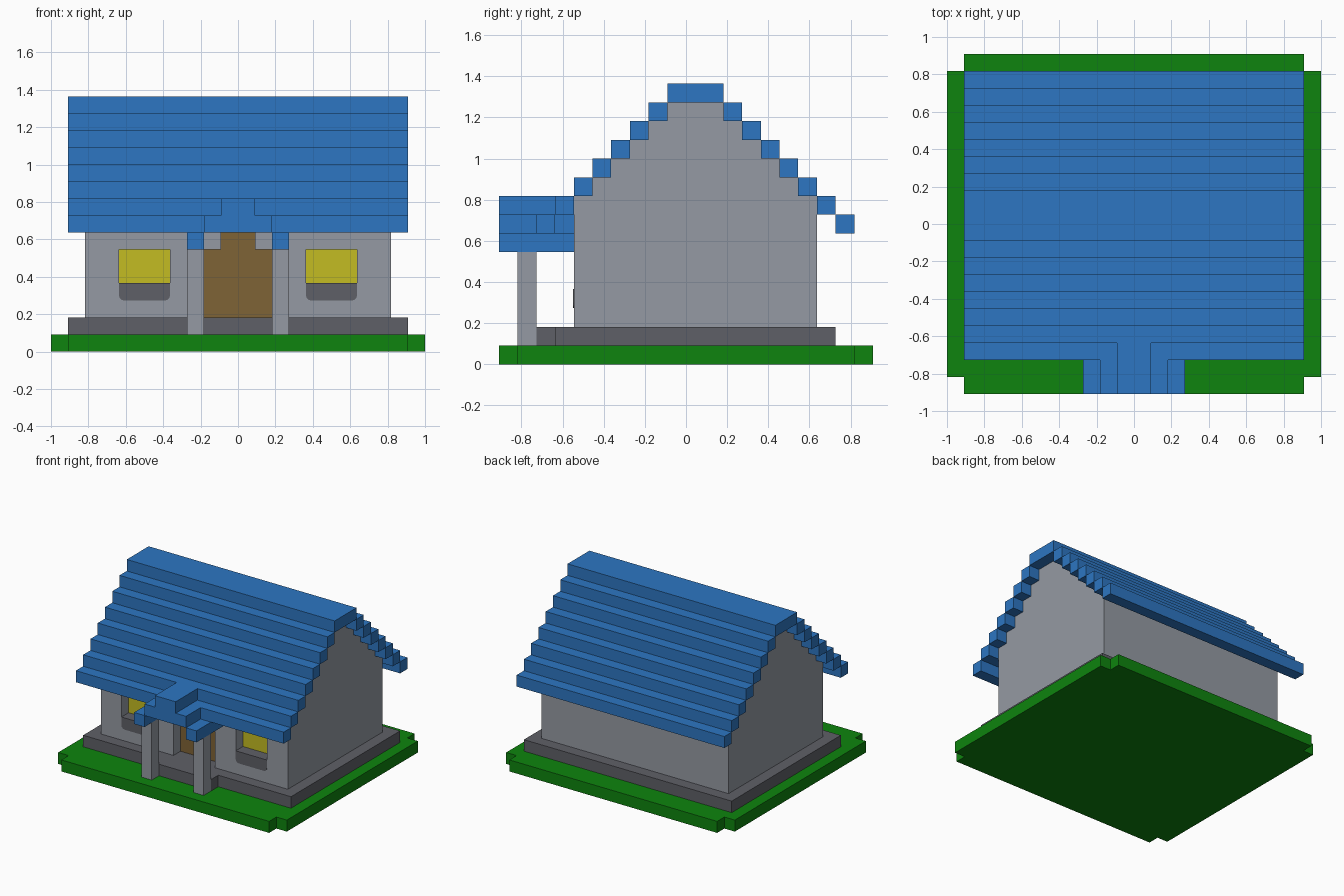
import bpy, bmesh, math

U = 1 / 11  # one block

cube = bpy.data.objects.get("Cube")
if cube:
    bpy.data.objects.remove(cube, do_unlink=True)


def material(name, rgb):
    lin = [((c / 255 + 0.055) / 1.055) ** 2.4 for c in rgb]
    m = bpy.data.materials.new(name)
    m.use_nodes = True
    m.diffuse_color = (*lin, 1)
    m.node_tree.nodes["Principled BSDF"].inputs["Base Color"].default_value = (*lin, 1)
    return m


BLUE = material("roof blue", (45, 118, 194))
GREY = material("wall grey", (149, 154, 163))
DARK = material("stone dark grey", (95, 96, 103))
GREEN = material("grass green", (14, 132, 14))
BROWN = material("door brown", (127, 99, 54))
YELLOW = material("window yellow", (195, 188, 34))


def prism(bm, points, axis, lo, hi):
    """Extrude a 2D profile along x ((y, z) points), y ((x, z)) or z ((x, y))."""
    place = {"x": lambda a, b, c: (c, a, b),
             "y": lambda a, b, c: (a, c, b),
             "z": lambda a, b, c: (a, b, c)}[axis]
    base = bm.faces.new([bm.verts.new(place(a, b, lo)) for a, b in points])
    top = bmesh.ops.extrude_face_region(bm, geom=[base])["geom"]
    offset = place(0, 0, hi - lo)
    bmesh.ops.translate(bm, vec=offset, verts=[v for v in top if isinstance(v, bmesh.types.BMVert)])


def box(bm, x0, x1, y0, y1, z0, z1):
    prism(bm, [(x0, y0), (x1, y0), (x1, y1), (x0, y1)], "z", z0, z1)


def make(name, mat, build):
    """Build a mesh in block units and scale it to size."""
    bm = bmesh.new()
    build(bm)
    bmesh.ops.recalc_face_normals(bm, faces=bm.faces)
    bmesh.ops.scale(bm, vec=(U, U, U), verts=bm.verts)
    mesh = bpy.data.meshes.new(name)
    bm.to_mesh(mesh)
    bm.free()
    mesh.materials.append(mat)
    ob = bpy.data.objects.new(name, mesh)
    bpy.context.collection.objects.link(ob)
    return ob


def boxes(name, mat, *dims):
    return make(name, mat, lambda bm: [box(bm, *d) for d in dims])


# Lawn with notched corners
corner = [(11, 9), (10, 9), (10, 10)]
lawn = []
for sx, sy in ((1, 1), (-1, 1), (-1, -1), (1, -1)):
    pts = [(sx * x, sy * y) for x, y in corner]
    lawn += pts if sx * sy > 0 else pts[::-1]
make("lawn", GREEN, lambda bm: prism(bm, lawn, "z", 0, 1))

# Foundation with a porch step
slab = [(-10, 8), (-10, -7), (-3, -7), (-3, -8), (3, -8), (3, -7), (10, -7), (10, 8)]
make("foundation", DARK, lambda bm: prism(bm, slab, "z", 1, 2))

# House walls with stepped gables
gable = [(-6, 2)]
for i in range(5):
    gable += [(-6 + i, 9 + i), (-5 + i, 9 + i)]
gable += [(-1, 14), (2, 14)]
for i in range(5):
    gable += [(2 + i, 13 - i), (3 + i, 13 - i)]
gable += [(7, 2)]
walls = make("walls", GREY, lambda bm: prism(bm, gable, "x", -9, 9))

# Door and window recesses
door = [(-2, 2), (2, 2), (2, 6), (1, 6), (1, 7), (-1, 7), (-1, 6), (-2, 6)]
door_cut = [(x, 1.5 if z == 2 else z) for x, z in door]


def recesses(bm):
    prism(bm, door_cut, "y", -6.5, -5)
    for x in (-7, 4):
        box(bm, x, x + 3, -6.5, -5, 4, 6)


cutter = make("recess_cutter", GREY, recesses)
cutter.hide_render = True
mod = walls.modifiers.new("recesses", "BOOLEAN")
mod.operation, mod.solver, mod.object = "DIFFERENCE", "EXACT", cutter
bpy.context.view_layer.objects.active = walls
bpy.ops.object.modifier_apply(modifier=mod.name)
bpy.data.objects.remove(cutter, do_unlink=True)

# Door, window panes and round-cornered sills
make("door", BROWN, lambda bm: prism(bm, door, "y", -5.04, -4.98))
for side, x in (("right", -7), ("left", 4)):
    boxes(side + "_window", YELLOW, (x, x + 3, -5.04, -4.98, 4, 6))
    r = 0.3
    sill = [(x, 4.02), (x, 3 + r)]
    for cx, start in ((x + r, 180), (x + 3 - r, 270)):
        for a in range(0, 91, 30):
            t = math.radians(start + a)
            sill.append((cx + r * math.cos(t), 3 + r + r * math.sin(t)))
    sill += [(x + 3, 3 + r), (x + 3, 4.02)]
    # drop the repeated arc ends
    sill = [p for i, p in enumerate(sill) if math.dist(p, sill[i - 1]) > 1e-4]
    make(side + "_sill", DARK, lambda bm: prism(bm, sill, "y", -6.03, -5))

# Main roof: ridge and descending courses on both slopes
courses = [(-10, 10, -1, 2, 14, 15)]
for i in range(7):
    z = 13 - i
    courses += [(-10, 10, -2 - i, -1 - i, z, z + 1), (-10, 10, 2 + i, 3 + i, z, z + 1)]
boxes("roof", BLUE, *courses)

# Porch roof and pillars
boxes("porch_roof_top", BLUE, (-1, 1, -10, -7, 8, 9))
boxes("porch_roof_middle", BLUE, (-2, 2, -10, -8, 7, 8), (-2, 2, -7, -6, 7, 8))
for side, x in (("right", -3), ("left", 2)):
    boxes(side + "_porch_eave", BLUE, (x, x + 1, -10, -6, 6, 7))
    boxes(side + "_pillar", GREY, (x, x + 1, -9, -8, 1, 6))
